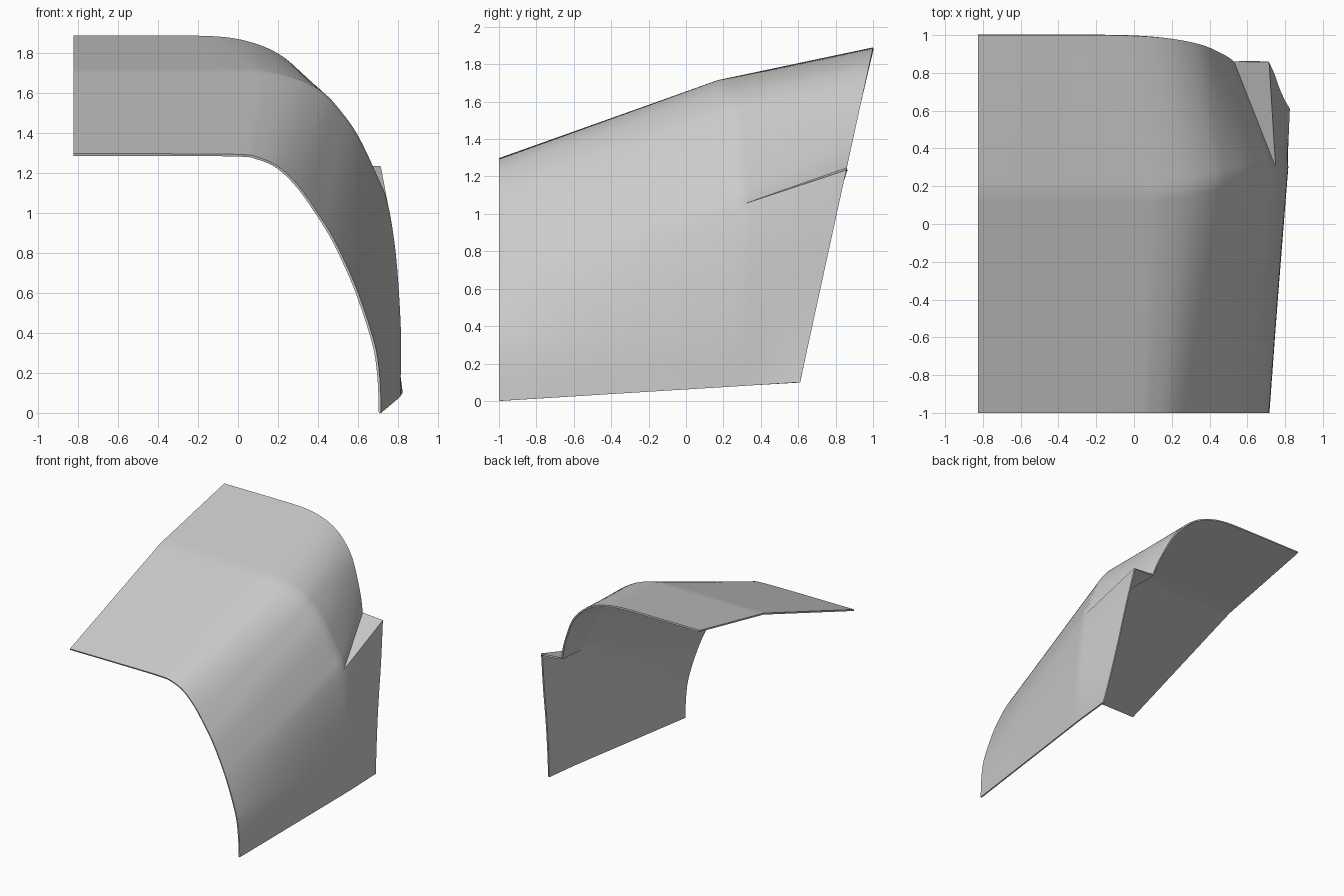
import bpy, bmesh
from mathutils import Vector

old = bpy.data.objects.get("Cube")
if old:
    bpy.data.objects.remove(old, do_unlink=True)

mat = bpy.data.materials.new("plain grey")
mat.use_nodes = True
grey = (0.6, 0.6, 0.6, 1)
mat.diffuse_color = grey
mat.node_tree.nodes["Principled BSDF"].inputs["Base Color"].default_value = grey

# Cross-sections as (x, z): upper part down to the notch, then lower side
front_up = [(-.825, 1.298), (-.4, 1.298), (0, 1.295), (.1, 1.28), (.2, 1.235),
            (.3, 1.14), (.4, 1.0), (.48, .87), (.57, .68), (.62, .55)]
front_low = [(.66, .43), (.695, .3), (.712, .15), (.717, 0)]
ridge_up = [(-.825, 1.715), (-.4, 1.715), (0, 1.715), (.15, 1.71), (.3, 1.675),
            (.42, 1.61), (.5, 1.53), (.6, 1.39), (.7, 1.18), (.75, 1.05)]
ridge_low = [(.79, .8), (.812, .5), (.817, .3), (.812, .08)]
back_up = [(-.825, 1.89), (-.4, 1.89), (-.1, 1.885), (.07, 1.855), (.2, 1.8),
           (.3, 1.72), (.38, 1.62), (.45, 1.476), (.5, 1.35), (.53, 1.247)]
back_low = [(.715, 1.235), (.745, .93), (.77, .6), (.8, .3), (.825, .1)]


def smooth(pts, steps=5):
    """Catmull-Rom curve through the points."""
    out = []
    for i in range(len(pts) - 1):
        b, c = pts[i], pts[i + 1]
        a = pts[i - 1] if i else b * 2 - c
        d = pts[i + 2] if i + 2 < len(pts) else c * 2 - b
        for k in range(steps):
            t = k / steps
            out.append((b * 2 + (c - a) * t + (a * 2 - b * 5 + c * 4 - d) * t ** 2
                        + (b * 3 - a - c * 3 + d) * t ** 3) * .5)
    return out + [pts[-1]]


def section(pts, depth):
    return smooth([Vector((x, depth(x, z), z)) for x, z in pts])


def ridge_y(x, z):
    return .17 + .13 * min(1, max(0, (x - .2) / .55))


def back_y(x, z):
    return 1 + (z - 1.89) * .218


bm = bmesh.new()


def loft(rail_a, rail_b, rows):
    """Ruled surface between two rails with the same number of points."""
    grid = [[bm.verts.new(a.lerp(b, r / rows)) for a, b in zip(rail_a, rail_b)]
            for r in range(rows + 1)]
    for lo, hi in zip(grid, grid[1:]):
        for i in range(len(lo) - 1):
            bm.faces.new((lo[i], lo[i + 1], hi[i + 1], hi[i]))


front = section(front_up + front_low, lambda x, z: -1)
ridge = section(ridge_up + ridge_low, ridge_y)
rear_top = section(back_up, back_y)
rear_side = section(back_low, back_y)
split = len(rear_top) - 1
rows = 14

# Front sheet, rear hood and rear flare
loft(front, ridge, 24)
loft(ridge[:split + 1], rear_top, rows)
loft(ridge[split:], rear_side, rows)

# Triangular ledge between hood and flare
tip = ridge[split]
hood_edge = [tip.lerp(rear_top[-1], r / rows) for r in range(rows + 1)]
flare_edge = [tip.lerp(rear_side[0], r / rows) for r in range(rows + 1)]
loft(hood_edge, flare_edge, 4)

bmesh.ops.remove_doubles(bm, verts=bm.verts, dist=.0005)
bmesh.ops.recalc_face_normals(bm, faces=bm.faces)
top = max(bm.faces, key=lambda f: f.calc_center_median().z)
if top.normal.z < 0:
    bmesh.ops.reverse_faces(bm, faces=bm.faces)

mesh = bpy.data.meshes.new("curved_panel")
bm.to_mesh(mesh)
bm.free()
panel = bpy.data.objects.new("curved_panel", mesh)
bpy.context.collection.objects.link(panel)
mesh.materials.append(mat)

# Thin wall on the inside
wall = panel.modifiers.new("wall", 'SOLIDIFY')
wall.thickness = .012
wall.offset = -1
bpy.context.view_layer.objects.active = panel
panel.select_set(True)
bpy.ops.object.modifier_apply(modifier="wall")
bpy.ops.object.shade_smooth_by_angle(angle=.5)
